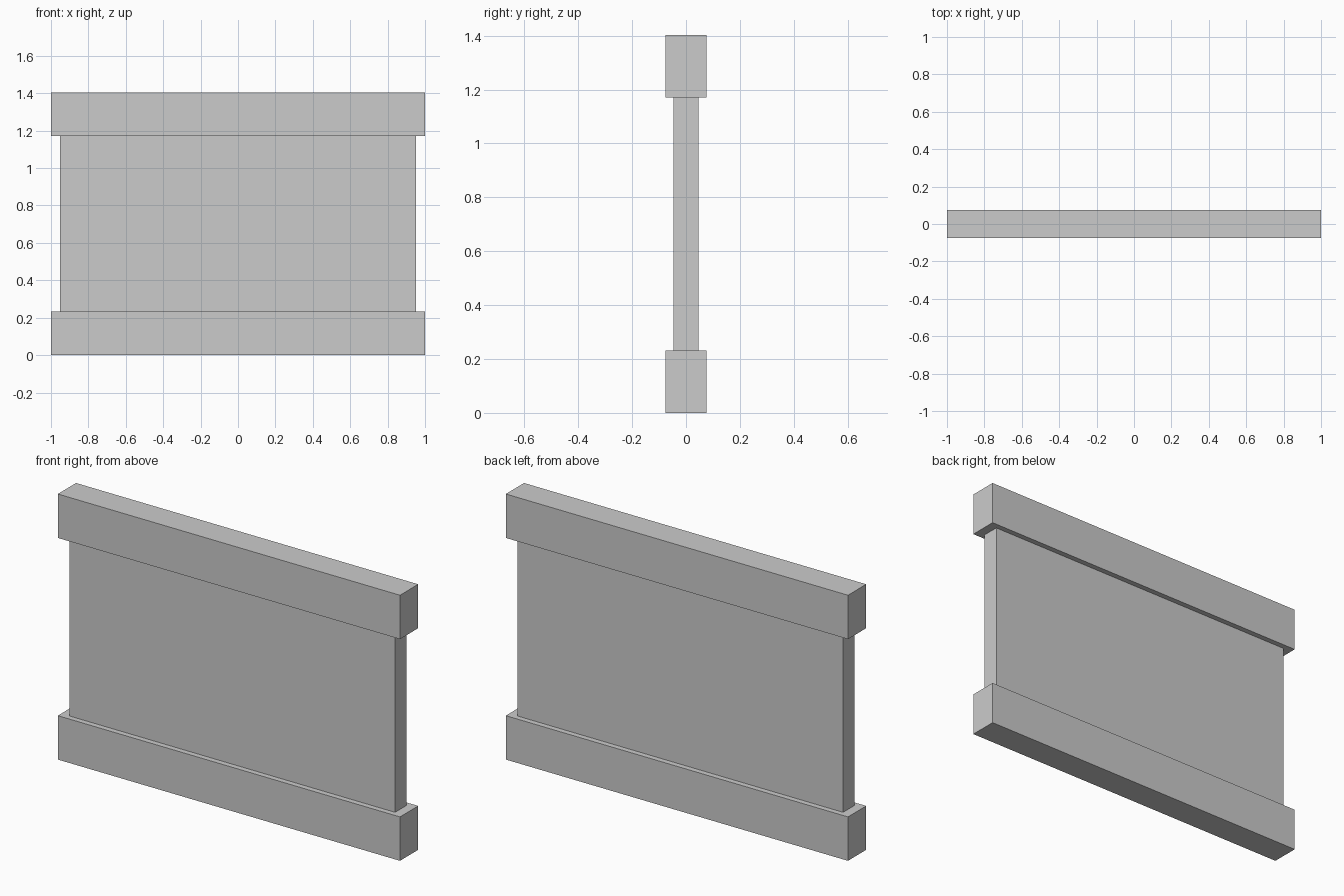
import bpy

if "Cube" in bpy.data.objects:
    bpy.data.objects.remove(bpy.data.objects["Cube"])

HEIGHT = 1.403
RAIL_H = 0.232


def box(name, size, z_min):
    """Axis-aligned box centred on x and y, resting at z_min."""
    bpy.ops.mesh.primitive_cube_add(size=1, location=(0, 0, z_min + size[2] / 2))
    obj = bpy.context.object
    obj.name = name
    obj.scale = size
    bpy.ops.object.transform_apply(location=False, rotation=False, scale=True)
    return obj


# Thick rails along the bottom and top
for name, z in (("bottom_rail", 0), ("top_rail", HEIGHT - RAIL_H)):
    box(name, (2.0, 0.152, RAIL_H), z)

# Thinner, slightly narrower panel between the rails
box("wall_panel", (1.902, 0.094, HEIGHT - 2 * RAIL_H), RAIL_H)
